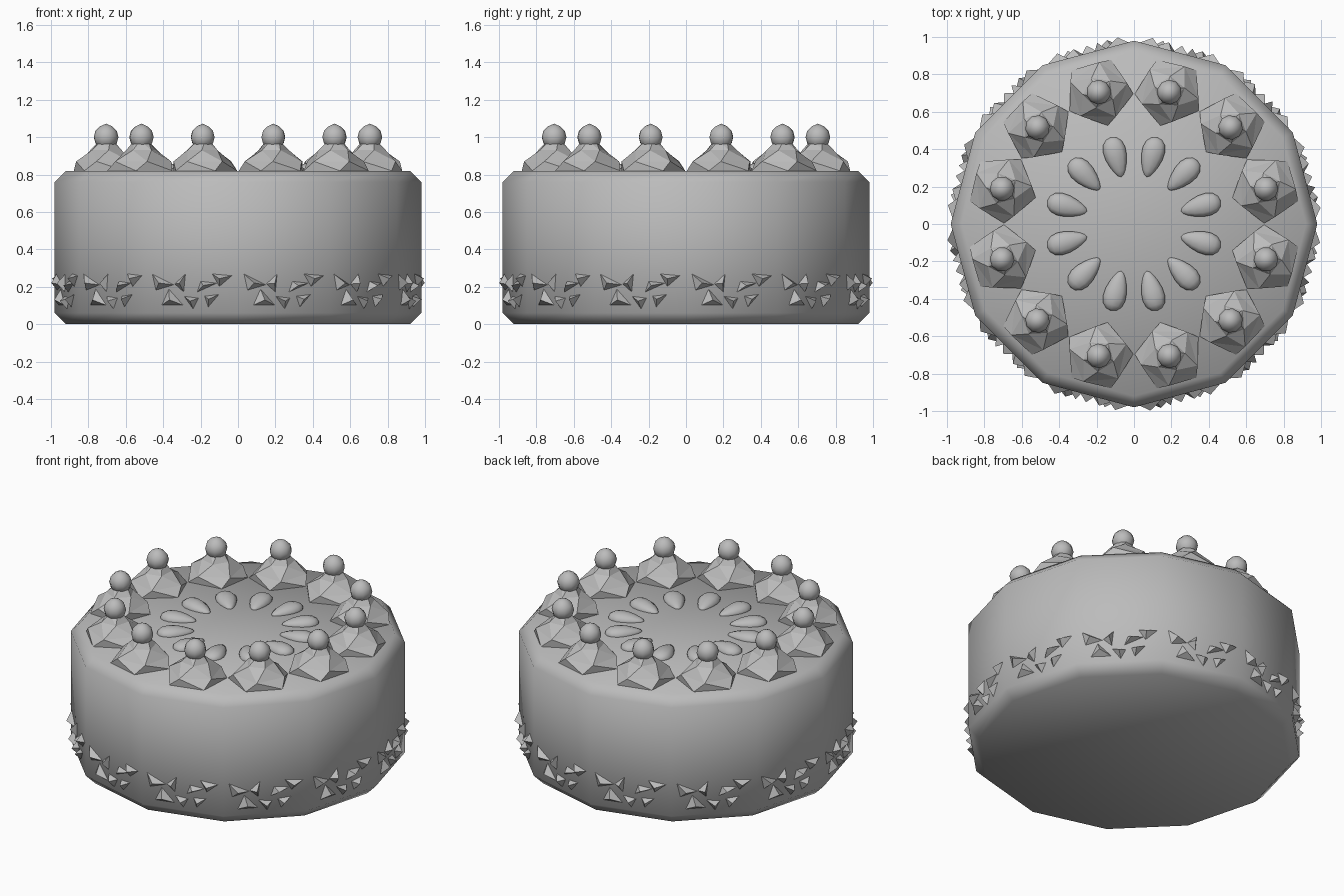
import bpy
import bmesh
from math import sin, cos, pi, radians
from mathutils import Vector

cube = bpy.data.objects.get("Cube")
if cube:
    bpy.data.objects.remove(cube)

SIDES = 12
STEP = 2 * pi / SIDES
RADIUS = 0.98
TOP = 0.82

icing = bpy.data.materials.new("plain grey icing")
icing.use_nodes = True
GREY = (0.5, 0.5, 0.5, 1)
icing.diffuse_color = GREY
icing.node_tree.nodes["Principled BSDF"].inputs["Base Color"].default_value = GREY


def make_mesh(name, bm, smooth):
    bmesh.ops.recalc_face_normals(bm, faces=bm.faces)
    mesh = bpy.data.meshes.new(name)
    bm.to_mesh(mesh)
    bm.free()
    mesh.materials.append(icing)
    mesh.polygons.foreach_set("use_smooth", [smooth] * len(mesh.polygons))
    return mesh


def place(name, mesh, turn=0):
    obj = bpy.data.objects.new(name, mesh)
    obj.rotation_euler.z = turn
    bpy.context.collection.objects.link(obj)
    return obj


def ring_around(name, mesh, start):
    for i in range(SIDES):
        place(f"{name}_{i + 1}", mesh, start + i * STEP)


def loft(bm, rings, count, centre=0.0):
    """Stack rings of (radius, height, twist) and cap both ends."""
    loops = []
    for r, z, twist in rings:
        angles = [radians(twist) + 2 * pi * k / count for k in range(count)]
        loops.append([bm.verts.new((centre + r * cos(a), r * sin(a), z)) for a in angles])
    for low, high in zip(loops, loops[1:]):
        for k in range(count):
            n = (k + 1) % count
            bm.faces.new((low[k], low[n], high[n], high[k]))
    bm.faces.new(loops[0][::-1])
    bm.faces.new(loops[-1])


# Cake body with chamfered rims
bm = bmesh.new()
loft(bm, [(0.92, 0, 0), (RADIUS, 0.06, 0), (RADIUS, 0.76, 0), (0.92, TOP, 0)], SIDES)
place("cake_body", make_mesh("cake_body", bm, True))

# Twisted five-sided cream swirls
SWIRL_AT = 0.73
bm = bmesh.new()
loft(bm, [(0.185, TOP, 180), (0.16, 0.87, 200), (0.085, 0.93, 228), (0.04, 0.98, 250)],
     5, SWIRL_AT)
bmesh.ops.triangulate(bm, faces=[f for f in bm.faces if len(f.verts) == 4])
ring_around("cream_swirl", make_mesh("cream_swirl", bm, False), STEP / 2)

# Cherries with a slight point on top
bm = bmesh.new()
bmesh.ops.create_uvsphere(bm, u_segments=10, v_segments=6, radius=0.066)
for v in bm.verts:
    if v.co.z > 0.06:
        v.co.z += 0.006
    v.co += Vector((SWIRL_AT, 0, 1.0))
ring_around("cherry", make_mesh("cherry", bm, True), STEP / 2)

# Almonds, rounded outside and pointed inside
bm = bmesh.new()
bmesh.ops.create_uvsphere(bm, u_segments=10, v_segments=8, radius=1)
for v in bm.verts:
    along, side, up = v.co.z, v.co.x, v.co.y
    taper = 0.85 + 0.3 * along
    v.co = (0.37 + 0.11 * along, 0.072 * side * taper, TOP + 0.045 * up * taper)
ring_around("almond", make_mesh("almond", bm, True), STEP / 2)

# Chocolate shards: triangles on one wall panel as (x, z), raised to a point
shards = [
    ((0.03, 0.27), (0.05, 0.18), (0.15, 0.21)),
    ((0.15, 0.215), (0.21, 0.27), (0.20, 0.17)),
    ((0.12, 0.19), (0.08, 0.10), (0.20, 0.10)),
    ((0.20, 0.15), (0.28, 0.14), (0.25, 0.08)),
    ((0.27, 0.17), (0.38, 0.22), (0.29, 0.23)),
    ((0.35, 0.27), (0.46, 0.26), (0.39, 0.20)),
    ((0.31, 0.15), (0.39, 0.16), (0.33, 0.09)),
]
corner = Vector((0, -RADIUS, 0))
along = Vector((cos(STEP / 2), sin(STEP / 2), 0))
outward = Vector((sin(STEP / 2), -cos(STEP / 2), 0))
bm = bmesh.new()
for tri in shards:
    points = [corner + along * (x / along.x) + Vector((0, 0, z)) for x, z in tri]
    tip = bm.verts.new(sum(points, Vector()) / 3 + outward * 0.04)
    base = [bm.verts.new(p - outward * 0.002) for p in points]
    bm.faces.new(base)
    for k in range(3):
        bm.faces.new((base[k], base[(k + 1) % 3], tip))
ring_around("chocolate_shards", make_mesh("chocolate_shards", bm, False), 0)
